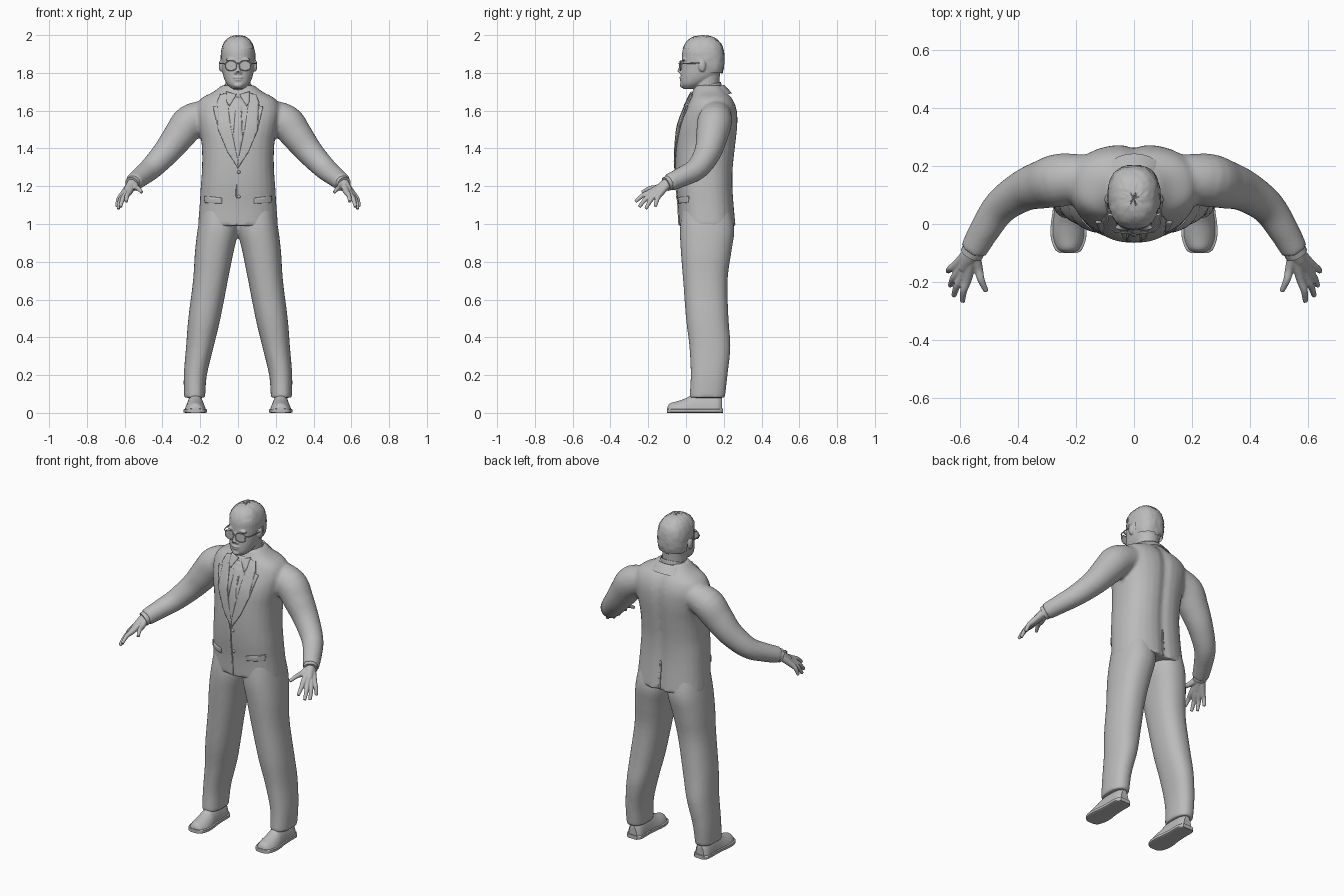
import bpy, bmesh, math, random
from mathutils import Vector, Matrix
from mathutils.bvhtree import BVHTree

random.seed(4)
if "Cube" in bpy.data.objects:
    bpy.data.objects.remove(bpy.data.objects["Cube"])

GREY = (0.5, 0.5, 0.5, 1)
mat = bpy.data.materials.new("plain grey")
mat.use_nodes = True
mat.diffuse_color = GREY
mat.node_tree.nodes["Principled BSDF"].inputs["Base Color"].default_value = GREY


def spline(rows, n=4):
    """Smoothly interpolate rows of numbers."""
    out = []
    for i in range(len(rows) - 1):
        a, b = rows[max(i - 1, 0)], rows[i]
        c, d = rows[i + 1], rows[min(i + 2, len(rows) - 1)]
        for k in range(n):
            t = k / n
            out.append([q + t / 2 * (r - p + t * (2 * p - 5 * q + 4 * r - s + t * (3 * (q - r) + s - p)))
                        for p, q, r, s in zip(a, b, c, d)])
    return out + [list(rows[-1])]


def oval(rx, ry, p=2, n=32):
    """Points of a superellipse."""
    pts = []
    for i in range(n):
        a = 2 * math.pi * i / n
        c, s = math.cos(a), math.sin(a)
        r = (abs(c) ** p + abs(s) ** p) ** (-1 / p)
        pts.append((rx * r * c, ry * r * s))
    return pts


def loft(bm, rings, cap=True):
    loops = [[bm.verts.new(p) for p in ring] for ring in rings]
    n = len(loops[0])
    for a, b in zip(loops, loops[1:]):
        for i in range(n):
            bm.faces.new((a[i], a[(i + 1) % n], b[(i + 1) % n], b[i]))
    if cap:
        bm.faces.new(loops[0][::-1])
        bm.faces.new(loops[-1])


def column(bm, rows, p=2.0, groove=0.0):
    """Upright loft; each row is z, centre x, half width, front y, back y."""
    rings = []
    for z, cx, w, front, back in spline(rows):
        ring = []
        for x, y in oval(w, (back - front) / 2, p):
            dent = groove * math.exp(-(x / 0.03) ** 2) if y > 0 else 0
            ring.append((cx + x, (front + back) / 2 + y - dent, z))
        rings.append(ring)
    loft(bm, rings)


def tube(bm, rows, n=20, steps=4):
    """Round limb; each row is x, y, z, radius."""
    rows = spline(rows, steps)
    rings = []
    for i, (x, y, z, r) in enumerate(rows):
        ahead = Vector(rows[min(i + 1, len(rows) - 1)][:3]) - Vector(rows[max(i - 1, 0)][:3])
        rot = ahead.to_track_quat('Z', 'Y')
        rings.append([Vector((x, y, z)) + rot @ Vector((u, v, 0)) for u, v in oval(r, r, 2, n)])
    loft(bm, rings)


def ball(bm, centre, radii):
    m = Matrix.Translation(centre) @ Matrix.Diagonal((*radii, 1))
    bmesh.ops.create_uvsphere(bm, u_segments=20, v_segments=12, radius=1, matrix=m)


def finish(name, bm, voxel=0, smooth=0, angle=45):
    bmesh.ops.recalc_face_normals(bm, faces=bm.faces)
    for f in bm.faces:
        f.smooth = True
    mesh = bpy.data.meshes.new(name)
    bm.to_mesh(mesh)
    bm.free()
    mesh.set_sharp_from_angle(angle=math.radians(angle))
    mesh.materials.append(mat)
    ob = bpy.data.objects.new(name, mesh)
    bpy.context.collection.objects.link(ob)
    if voxel:
        m = ob.modifiers.new("fuse", 'REMESH')
        m.mode, m.voxel_size, m.use_smooth_shade = 'VOXEL', voxel, True
        m = ob.modifiers.new("soften", 'SMOOTH')
        m.factor, m.iterations = 0.5, smooth
    return ob


# Jacket with sleeves
bm = bmesh.new()
column(bm, [(0.99, 0, .212, -.037, .266), (1.1, 0, .203, -.042, .256), (1.2, 0, .197, -.052, .25),
            (1.3, 0, .19, -.056, .252), (1.42, 0, .192, -.052, .265), (1.52, 0, .21, -.04, .275),
            (1.6, 0, .222, -.012, .272), (1.66, 0, .2, .015, .25), (1.7, 0, .13, .035, .215),
            (1.735, 0, .085, .05, .19)], 2.5, 0.014)
for s in (1, -1):
    tube(bm, [(s * .15, .165, 1.585, .075), (s * .25, .152, 1.543, .092), (s * .31, .138, 1.47, .085),
              (s * .38, .115, 1.38, .072), (s * .46, .06, 1.295, .061), (s * .515, -.02, 1.25, .053),
              (s * .555, -.092, 1.218, .047)])
jacket = finish("jacket", bm, 0.009, 8)
depsgraph = bpy.context.evaluated_depsgraph_get()
surface = BVHTree.FromObject(jacket, depsgraph)


def plate(name, pts, lift, back=False, thick=0.007):
    """Cloth panel outlined in x and z, laid on the jacket."""
    side = 1 if back else -1
    bm = bmesh.new()
    face = bm.faces.new([bm.verts.new((x, 0, z)) for x, z in pts])
    bmesh.ops.triangulate(bm, faces=[face])
    for axis, lo, hi in ((0, -.25, .25), (2, .95, 1.75)):
        for k in range(int((hi - lo) / 0.015)):
            co, no = Vector(), Vector()
            co[axis], no[axis] = lo + k * 0.015, 1
            bmesh.ops.bisect_plane(bm, geom=bm.verts[:] + bm.edges[:] + bm.faces[:],
                                   plane_co=co, plane_no=no)
    for v in bm.verts:
        hit = surface.ray_cast(Vector((v.co.x, side, v.co.z)), Vector((0, -side, 0)))[0]
        if hit is None:
            hit = surface.find_nearest(Vector((v.co.x, .05, v.co.z)))[0]
        v.co.y = hit.y + side * lift
    ob = finish(name, bm)
    m = ob.modifiers.new("cloth", 'SOLIDIFY')
    m.thickness, m.offset = thick, 0


# Shirt front, tie, seams and vent
plate("shirt_front", [(-.065, 1.69), (.065, 1.69), (.04, 1.5), (0, 1.33), (-.04, 1.5)], 0)
plate("tie", [(-.017, 1.67), (.017, 1.67), (.011, 1.635), (.026, 1.46), (0, 1.33), (-.026, 1.46), (-.011, 1.635)], .006)
plate("front_seam", [(-.014, 1.32), (-.008, 1.32), (-.004, .995), (-.01, .995)], .001)
plate("back_vent", [(-.004, 1.16), (.004, 1.16), (.008, .995), (-.004, .995)], .002, True)

# Lapels, collar points and pocket flaps
for s, side in ((1, "left"), (-1, "right")):
    def flip(pts):
        return [(s * x, z) for x, z in pts]
    plate(side + "_lapel", flip([(.062, 1.69), (.095, 1.685), (.112, 1.64), (.105, 1.628), (.132, 1.62),
                                 (.105, 1.5), (.055, 1.38), (0, 1.295), (0, 1.34), (.036, 1.5)]), .005)
    plate(side + "_collar_point", flip([(.008, 1.685), (.062, 1.7), (.06, 1.645), (.045, 1.625)]), .008)
    plate(side + "_pocket_flap", flip([(.085, 1.108), (.175, 1.113), (.178, 1.148), (.085, 1.138)]), .003)

# Jacket buttons
bm = bmesh.new()
for z in (1.275, 1.145):
    ball(bm, (.004, surface.ray_cast(Vector((.004, -1, z)), Vector((0, 1, 0)))[0].y, z), (.009, .006, .009))
finish("jacket_buttons", bm)

# Collars, dipping towards the front
for name, rows in (("shirt_collar", [(1.66, .09), (1.71, .078), (1.735, .073), (1.73, .066)]),
                   ("jacket_collar", [(1.66, .135), (1.69, .112), (1.715, .09), (1.705, .08)])):
    bm = bmesh.new()
    loft(bm, [[(x, .115 + y, z + .25 * y) for x, y in oval(r, r * .95)] for z, r in spline(rows)], False)
    finish(name, bm)

# Trousers
bm = bmesh.new()
for s in (1, -1):
    column(bm, [(1.08, s * .1, .095, -.02, .235), (.97, s * .106, .108, -.032, .256),
                (.85, s * .126, .102, -.027, .24), (.7, s * .146, .092, -.015, .22),
                (.5, s * .178, .085, .0, .225), (.35, s * .202, .073, .018, .235),
                (.2, s * .226, .061, .025, .22), (.08, s * .23, .056, .018, .206)], 2.3)
finish("trousers", bm, 0.009, 6)

# Shoes: uppers and soles share one set of widths along the foot
FOOT = [(-.098, .022, .03), (-.085, .042, .05), (-.045, .056, .062), (0, .056, .078), (.04, .05, .1),
        (.1, .046, .115), (.165, .045, .1), (.19, .028, .08)]
for s, side in ((1, "left"), (-1, "right")):
    upper, sole = bmesh.new(), bmesh.new()
    rows = spline(FOOT)
    loft(upper, [[(s * .226 + x, y, max(z, .012)) for x, z in oval(w, h)] for y, w, h in rows])
    loft(sole, [[(s * .226 + x, y * 1.03, .011 + z) for x, z in oval(w + .005, .011, 8)] for y, w, h in rows])
    finish(side + "_shoe", upper)
    finish(side + "_sole", sole)

# Hands: each finger runs wrist, knuckle, middle joint, tip
FINGERS = [((.55, -.11, 1.21), (.537, -.155, 1.192), (.51, -.232, 1.168)),
           ((.558, -.11, 1.212), (.575, -.19, 1.168), (.592, -.268, 1.118)),
           ((.56, -.105, 1.212), (.592, -.18, 1.158), (.622, -.248, 1.09)),
           ((.563, -.1, 1.212), (.605, -.164, 1.152), (.634, -.213, 1.08)),
           ((.566, -.095, 1.212), (.615, -.143, 1.152), (.642, -.163, 1.092))]
for s, side in ((1, "left"), (-1, "right")):
    bm = bmesh.new()
    tube(bm, [(s * .54, -.06, 1.228, .032), (s * .562, -.108, 1.21, .028), (s * .588, -.155, 1.172, .02)])
    for wrist, knuckle, tip in FINGERS:
        mid = Vector(knuckle).lerp(Vector(tip), .5) + Vector((.004, 0, .008))
        path = [(*wrist, .021), (*knuckle, .016), (*mid, .0125), (*tip, .009)]
        tube(bm, [(s * x, y, z, r) for x, y, z, r in path], 12)
    finish(side + "_hand", bm, 0.0035, 3)
    bm = bmesh.new()
    tube(bm, [(s * .545, -.075, 1.225, .041), (s * .562, -.106, 1.211, .039)])
    finish(side + "_shirt_cuff", bm)

# Head, neck, nose, lips, brows and ears
bm = bmesh.new()
column(bm, [(1.715, 0, .03, -.012, .05), (1.74, 0, .058, -.027, .1), (1.78, 0, .077, -.028, .165),
            (1.83, 0, .085, -.024, .192), (1.88, 0, .088, -.022, .2), (1.92, 0, .087, -.018, .2),
            (1.96, 0, .072, 0, .18), (1.985, 0, .04, .04, .14)], 2.2)
column(bm, [(1.62, 0, .08, .05, .19), (1.72, 0, .068, .04, .178), (1.8, 0, .068, .045, .18)])
tube(bm, [(0, -.018, 1.855, .009), (0, -.028, 1.825, .011), (0, -.033, 1.803, .015)], 12)
ball(bm, (0, -.026, 1.775), (.026, .01, .006))
ball(bm, (0, -.024, 1.763), (.022, .01, .006))
ball(bm, (0, -.02, 1.735), (.024, .013, .014))
for s in (1, -1):
    ball(bm, (s * .012, -.028, 1.801), (.009, .009, .008))
    ball(bm, (s * .036, -.012, 1.87), (.03, .011, .009))
    ball(bm, (s * .091, .085, 1.838), (.011, .02, .032))
finish("head", bm, 0.004, 4)

# Short tousled hair, trimmed at the hairline
bm = bmesh.new()
bmesh.ops.create_uvsphere(bm, u_segments=56, v_segments=36, radius=1)
for v in bm.verts:
    size = sum(abs(c) ** 2.5 for c in v.co) ** (-1 / 2.5) * random.uniform(.965, 1.0)
    v.co = Vector((0, .09, 1.87)) + Vector((v.co.x * .093, v.co.y * .115, v.co.z * .13)) * size


def hairline(y):
    return 1.925 if y < .045 else 1.85 if y < .075 else 1.87 if y < .11 else 1.79


bmesh.ops.delete(bm, geom=[v for v in bm.verts if v.co.z < hairline(v.co.y)], context='VERTS')
finish("hair", bm, angle=60)

# Glasses
bm = bmesh.new()
for s in (1, -1):
    rim = [(s * .037 + x, -.034 + abs(x + s * .037) * .12, 1.838 + z) for x, z in oval(.03, .025, 2.5, 24)]
    tube(bm, [(*p, .003) for p in rim + rim[:2]], 8, 1)
    loft(bm, [[(x, y + d, z) for x, y, z in rim] for d in (-.001, .001)])
    tube(bm, [(s * .065, -.026, 1.848, .003), (s * .088, .0, 1.85, .003), (s * .096, .08, 1.852, .003)], 8)
tube(bm, [(-.01, -.034, 1.848, .003), (0, -.037, 1.851, .003), (.01, -.034, 1.848, .003)], 8)
finish("glasses", bm)
